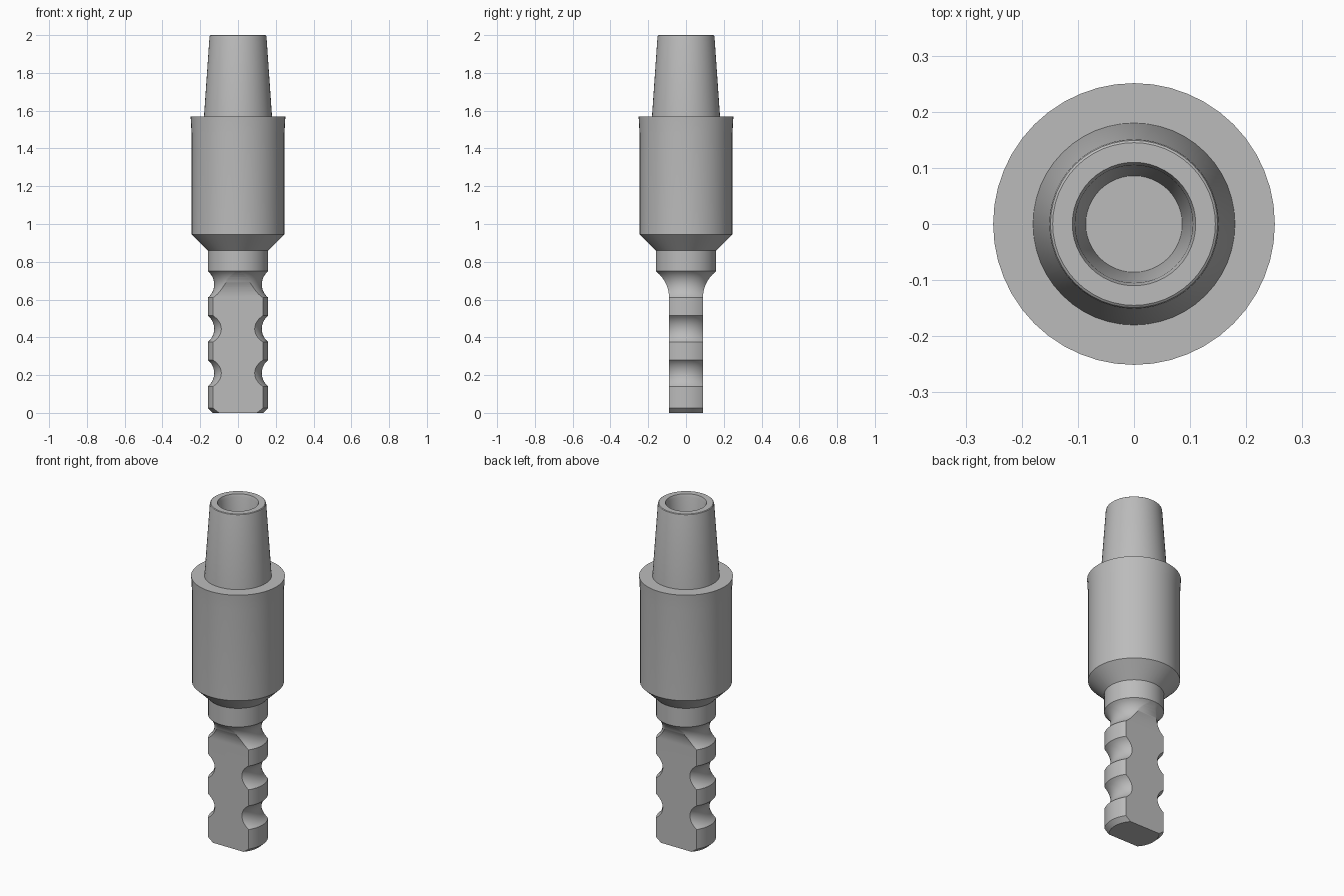
import bpy, bmesh, math

if "Cube" in bpy.data.objects:
    bpy.data.objects.remove(bpy.data.objects["Cube"])

SIDES = 48
COLLAR_Z = 0.75

steel = bpy.data.materials.new("grey steel")
steel.use_nodes = True
colour = (0.5, 0.5, 0.5, 1)
steel.diffuse_color = colour
steel.node_tree.nodes["Principled BSDF"].inputs["Base Color"].default_value = colour


def make_object(name, bm):
    mesh = bpy.data.meshes.new(name)
    bm.to_mesh(mesh)
    bm.free()
    mesh.materials.append(steel)
    obj = bpy.data.objects.new(name, mesh)
    bpy.context.collection.objects.link(obj)
    return obj


def lathe(name, profile):
    """Revolve (radius, z) points, running upwards on the outside, about z."""
    bm = bmesh.new()
    rings = []
    for r, z in profile:
        if r == 0:
            rings.append([bm.verts.new((0, 0, z))] * SIDES)
        else:
            angles = [2 * math.pi * i / SIDES for i in range(SIDES)]
            rings.append([bm.verts.new((r * math.cos(a), r * math.sin(a), z)) for a in angles])
    for low, high in zip(rings, rings[1:]):
        for i in range(SIDES):
            j = (i + 1) % SIDES
            corners = [low[i], low[j], high[j], high[i]]
            bm.faces.new(list(dict.fromkeys(corners)))
    return make_object(name, bm)


def groove(z, half=0.07, depth=0.034, rim=0.16, steps=12):
    """Circular groove centred at height z."""
    radius = (half ** 2 + depth ** 2) / (2 * depth)
    span = math.asin(half / radius)
    points = []
    for i in range(steps + 1):
        a = span * (2 * i / steps - 1)
        points.append((rim - depth + radius * (1 - math.cos(a)), z + radius * math.sin(a)))
    return points


def flat_cutter(side):
    """Prism along x whose face is a flat running up into a concave runout."""
    flat, start, radius = 0.09, 0.61, 0.175
    outline = [(0.4, -0.1), (flat, -0.1)]
    for i in range(15):
        a = math.radians(53.3) * i / 14
        outline.append((flat + radius * (1 - math.cos(a)), start + radius * math.sin(a)))
    outline.append((0.4, outline[-1][1]))
    bm = bmesh.new()
    face = bm.faces.new([bm.verts.new((-0.4, side * y, z)) for y, z in outline])
    out = bmesh.ops.extrude_face_region(bm, geom=[face])
    moved = [v for v in out["geom"] if isinstance(v, bmesh.types.BMVert)]
    bmesh.ops.translate(bm, vec=(0.8, 0, 0), verts=moved)
    bmesh.ops.recalc_face_normals(bm, faces=bm.faces)
    cutter = make_object("flat_cutter", bm)
    cutter.hide_render = True
    return cutter


# Grooved shank with a chamfered tip
shank_profile = [(0, 0), (0.134, 0), (0.16, 0.025)]
for z in (0.21, 0.445, 0.68):
    shank_profile += groove(z)
shank = lathe("shank", shank_profile + [(0, COLLAR_Z)])

# Two opposite flats on the shank
bpy.context.view_layer.objects.active = shank
for side in (-1, 1):
    cutter = flat_cutter(side)
    cut = shank.modifiers.new("flat", "BOOLEAN")
    cut.operation, cut.solver, cut.object = "DIFFERENCE", "EXACT", cutter
    bpy.ops.object.modifier_apply(modifier=cut.name)
    bpy.data.objects.remove(cutter)

# Remove the hidden end under the collar
bm = bmesh.new()
bm.from_mesh(shank.data)
hidden = [f for f in bm.faces if all(v.co.z > COLLAR_Z - 0.0005 for v in f.verts)]
bmesh.ops.delete(bm, geom=hidden, context="FACES")
bm.to_mesh(shank.data)
bm.free()

# Collar, main barrel with slightly flared rim, and tapered hollow post
collar = lathe("collar", [(0.16, COLLAR_Z), (0.16, 0.86)])
barrel = lathe("barrel", [(0.16, 0.86), (0.246, 0.945), (0.246, 1.48),
                          (0.251, 1.57), (0.18, 1.57)])
post = lathe("tapered_post", [(0.18, 1.57), (0.151, 1.99), (0.149, 1.997), (0.145, 2),
                              (0.11, 2), (0.105, 1.985), (0.086, 1.7), (0, 1.7)])

bpy.ops.object.select_all(action="DESELECT")
for part in (shank, collar, barrel, post):
    part.select_set(True)
bpy.context.view_layer.objects.active = shank
bpy.ops.object.shade_smooth_by_angle(angle=math.radians(30))
